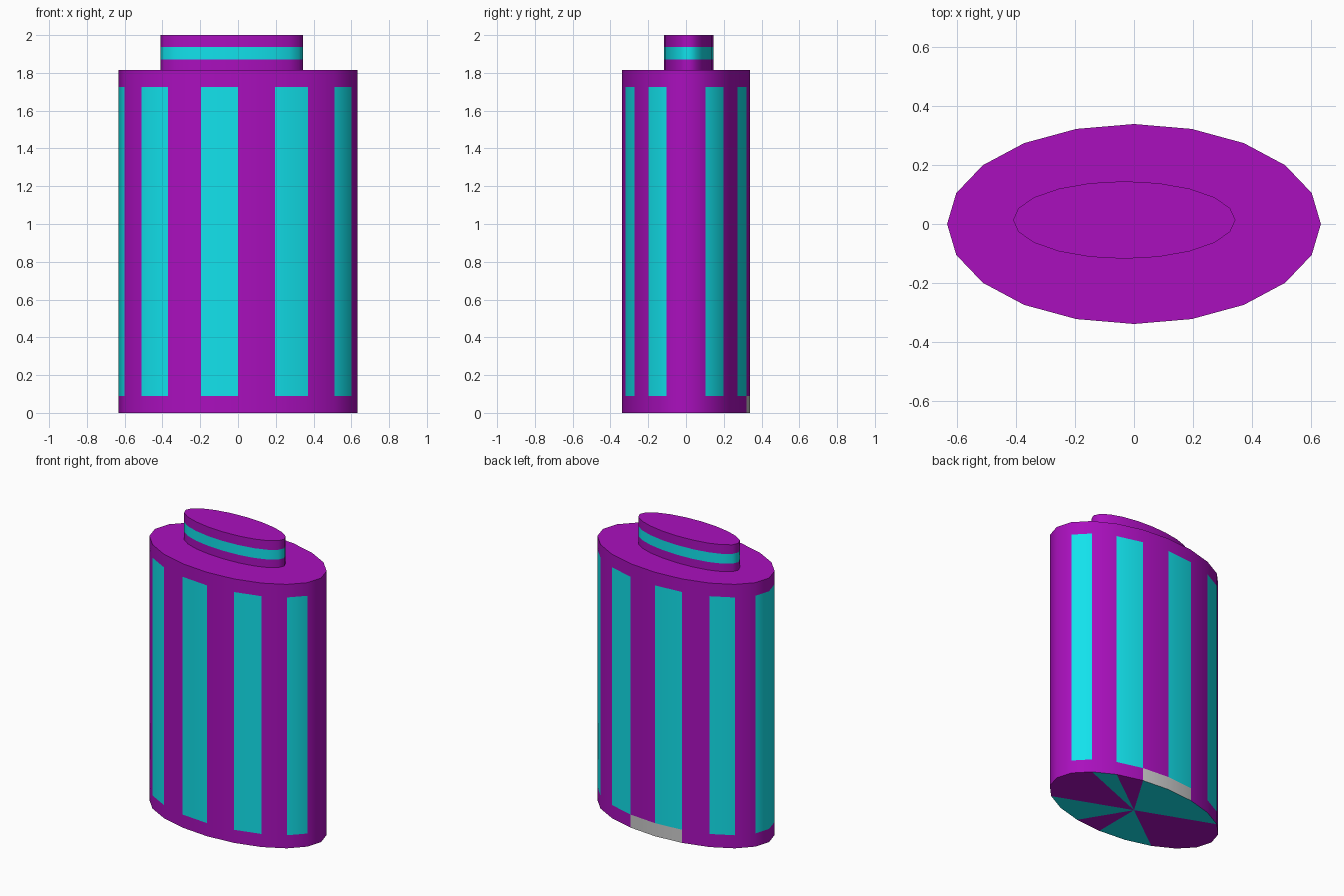
import bpy, bmesh
from math import cos, sin, pi

if "Cube" in bpy.data.objects:
    bpy.data.objects.remove(bpy.data.objects["Cube"])

N = 20  # sides of both ovals


def material(name, rgb):
    m = bpy.data.materials.new(name)
    m.diffuse_color = (*rgb, 1)
    m.use_nodes = True
    m.node_tree.nodes["Principled BSDF"].inputs["Base Color"].default_value = m.diffuse_color
    return m


purple = material("purple", (0.40, 0.005, 0.51))
cyan = material("cyan", (0.006, 0.76, 0.84))
grey = material("plain_grey", (0.8, 0.8, 0.8))
PURPLE, CYAN, GREY = 0, 1, 2


def oval_stack(name, cx, cy, rx, ry, levels, side_color, base_color=None):
    """Stacked oval rings; side_color(k, band) and base_color(k) pick material slots."""
    bm = bmesh.new()
    rings = [[bm.verts.new((cx + rx * cos(2 * pi * k / N), cy + ry * sin(2 * pi * k / N), z))
              for k in range(N)] for z in levels]
    for band, (lo, hi) in enumerate(zip(rings, rings[1:])):
        for k in range(N):
            j = (k + 1) % N
            f = bm.faces.new((lo[k], lo[j], hi[j], hi[k]))
            f.material_index = side_color(k, band)
    bm.faces.new(rings[-1])
    # Base as a fan of coloured wedges
    if base_color:
        centre = bm.verts.new((cx, cy, levels[0]))
        for k in range(N):
            f = bm.faces.new((rings[0][(k + 1) % N], rings[0][k], centre))
            f.material_index = base_color(k)
    mesh = bpy.data.meshes.new(name)
    bm.to_mesh(mesh)
    bm.free()
    for m in (purple, cyan, grey):
        mesh.materials.append(m)
    ob = bpy.data.objects.new(name, mesh)
    bpy.context.collection.objects.link(ob)
    bpy.ops.object.select_all(action='DESELECT')
    ob.select_set(True)
    bpy.context.view_layer.objects.active = ob
    bpy.ops.object.shade_smooth_by_angle(angle=pi / 3)
    return ob


def body_side(k, band):
    if band == 1:  # vertical stripes, mirrored front to back
        return CYAN if (k if k < N // 2 else N - 1 - k) % 2 else PURPLE
    return GREY if band == 0 and k in (4, 5) else PURPLE


def body_base(k):
    return CYAN if k in (2, 4, 5, 6, 7, 13, 14, 16, 17) else PURPLE


# Striped oval body
oval_stack("body", 0, 0, 0.632, 0.338, (0, 0.09, 1.725, 1.815), body_side, body_base)

# Slightly off-centre lid with one band all round
oval_stack("lid", -0.033, 0.0135, 0.376, 0.131, (1.815, 1.87, 1.937, 2.0),
           lambda k, band: CYAN if band == 1 else PURPLE)
